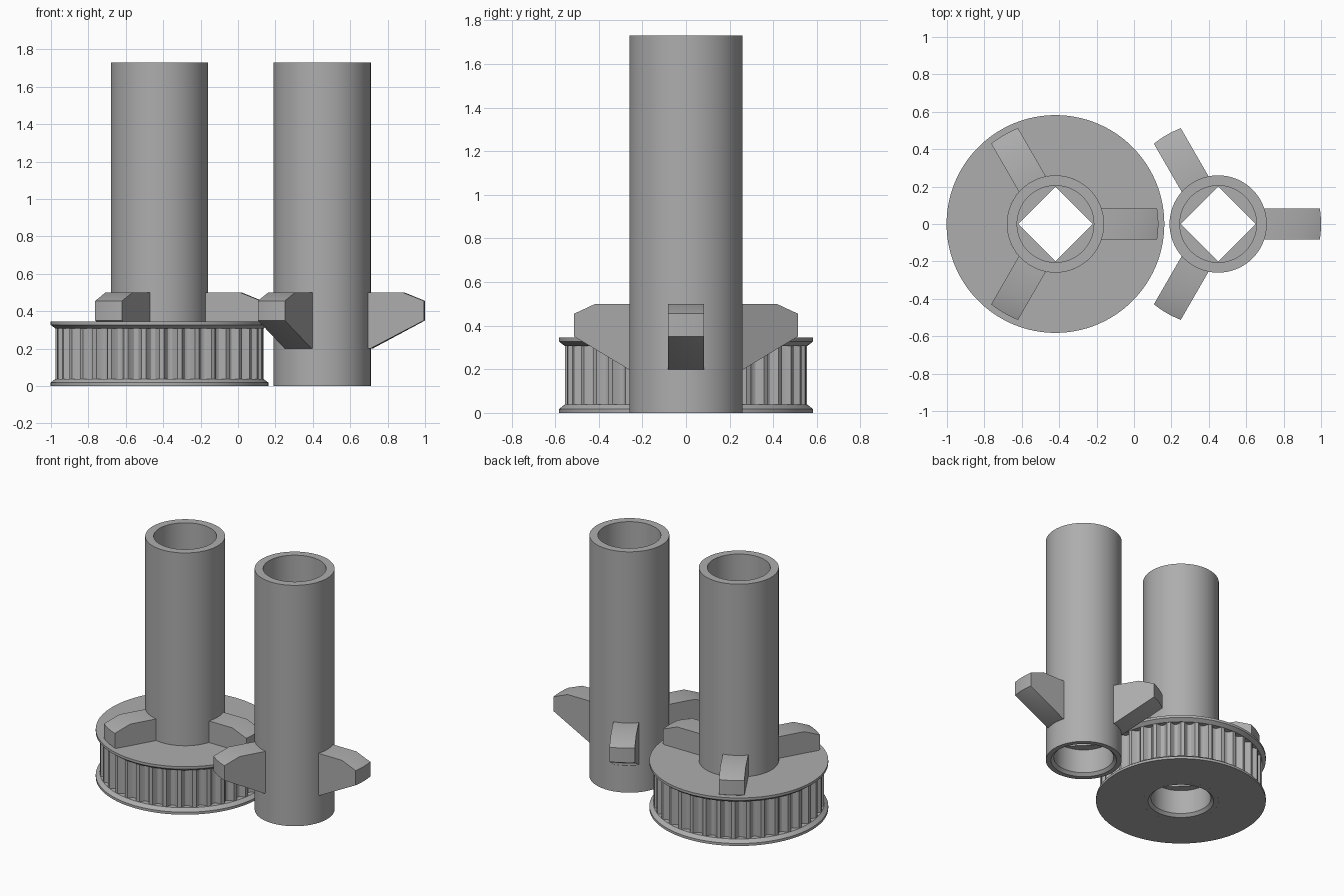
import bpy, bmesh, math

if "Cube" in bpy.data.objects:
    bpy.data.objects.remove(bpy.data.objects["Cube"], do_unlink=True)

grey = bpy.data.materials.new("plain_grey")
grey.use_nodes = True
COLOUR = (0.42, 0.42, 0.42, 1)
grey.diffuse_color = COLOUR
grey.node_tree.nodes["Principled BSDF"].inputs["Base Color"].default_value = COLOUR

TUBE_R, BORE_R, HEIGHT = 0.26, 0.205, 1.73
TEETH = 36
GROOVE = (0, 0, 0, 0.02, 0.032, 0.035, 0.032, 0.02)   # depth across one tooth pitch


def finish(name, bm, x):
    bmesh.ops.recalc_face_normals(bm, faces=bm.faces)
    mesh = bpy.data.meshes.new(name)
    bm.to_mesh(mesh)
    bm.free()
    mesh.materials.append(grey)
    obj = bpy.data.objects.new(name, mesh)
    obj.location.x = x
    bpy.context.collection.objects.link(obj)
    bpy.ops.object.select_all(action='DESELECT')
    obj.select_set(True)
    bpy.context.view_layer.objects.active = obj
    bpy.ops.object.shade_smooth_by_angle(angle=math.radians(30))
    return obj


def ring_body(name, profile, count, x):
    """Closed loft of rings; each radius is a number or a function of the step."""
    bm = bmesh.new()
    rings = []
    for radius, z in profile:
        ring = []
        for i in range(count):
            a = math.tau * i / count
            r = radius(i) if callable(radius) else radius
            ring.append(bm.verts.new((r * math.cos(a), r * math.sin(a), z)))
        rings.append(ring)
    for low, high in zip(rings, rings[1:] + rings[:1]):
        for i in range(count):
            j = (i + 1) % count
            bm.faces.new((low[i], low[j], high[j], high[i]))
    return finish(name, bm, x)


def square(i, count=96):
    a = math.tau * i / count
    return 0.2 / (abs(math.cos(a)) + abs(math.sin(a)))


def toothed(i):
    return 0.555 - GROOVE[i % len(GROOVE)]


def tube(name, x):
    # round recess at both ends, square shaft hole between them
    profile = [(TUBE_R, 0), (TUBE_R, HEIGHT), (BORE_R, HEIGHT),
               (BORE_R, HEIGHT - 0.2), (square, HEIGHT - 0.2),
               (square, 0.2), (BORE_R, 0.2), (BORE_R, 0.02), (0.225, 0)]
    return ring_body(name, profile, 96, x)


def fin(name, x, angle):
    # turned outline cut to a straight-sided slab
    outline = [(0.25, 0.2), (0.27, 0.2), (0.55, 0.35), (0.55, 0.455),
               (0.44, 0.5), (0.25, 0.5)]
    bm = bmesh.new()
    slices = []
    steps = 8
    for k in range(steps + 1):
        y = 0.083 * (2 * k / steps - 1)
        slices.append([bm.verts.new((math.sqrt(r * r - y * y), y, z))
                       for r, z in outline])
    n = len(outline)
    for a, b in zip(slices, slices[1:]):
        for i in range(n):
            j = (i + 1) % n
            bm.faces.new((a[i], a[j], b[j], b[i]))
    bm.faces.new(slices[0])
    bm.faces.new(slices[-1])
    obj = finish(name, bm, x)
    obj.rotation_euler.z = angle


# two tubes, each with three fins
for label, x in (("pulley", -0.42), ("plain", 0.45)):
    tube(label + "_tube", x)
    for k in range(3):
        fin(f"{label}_fin_{k + 1}", x, math.tau * k / 3)

# toothed belt wheel with a flange at each end
ring_body("belt_wheel",
          [(TUBE_R, 0), (0.582, 0), (0.582, 0.018), (0.556, 0.038),
           (toothed, 0.038), (toothed, 0.307), (0.556, 0.307),
           (0.582, 0.327), (0.582, 0.345), (TUBE_R, 0.345)],
          TEETH * len(GROOVE), -0.42)
